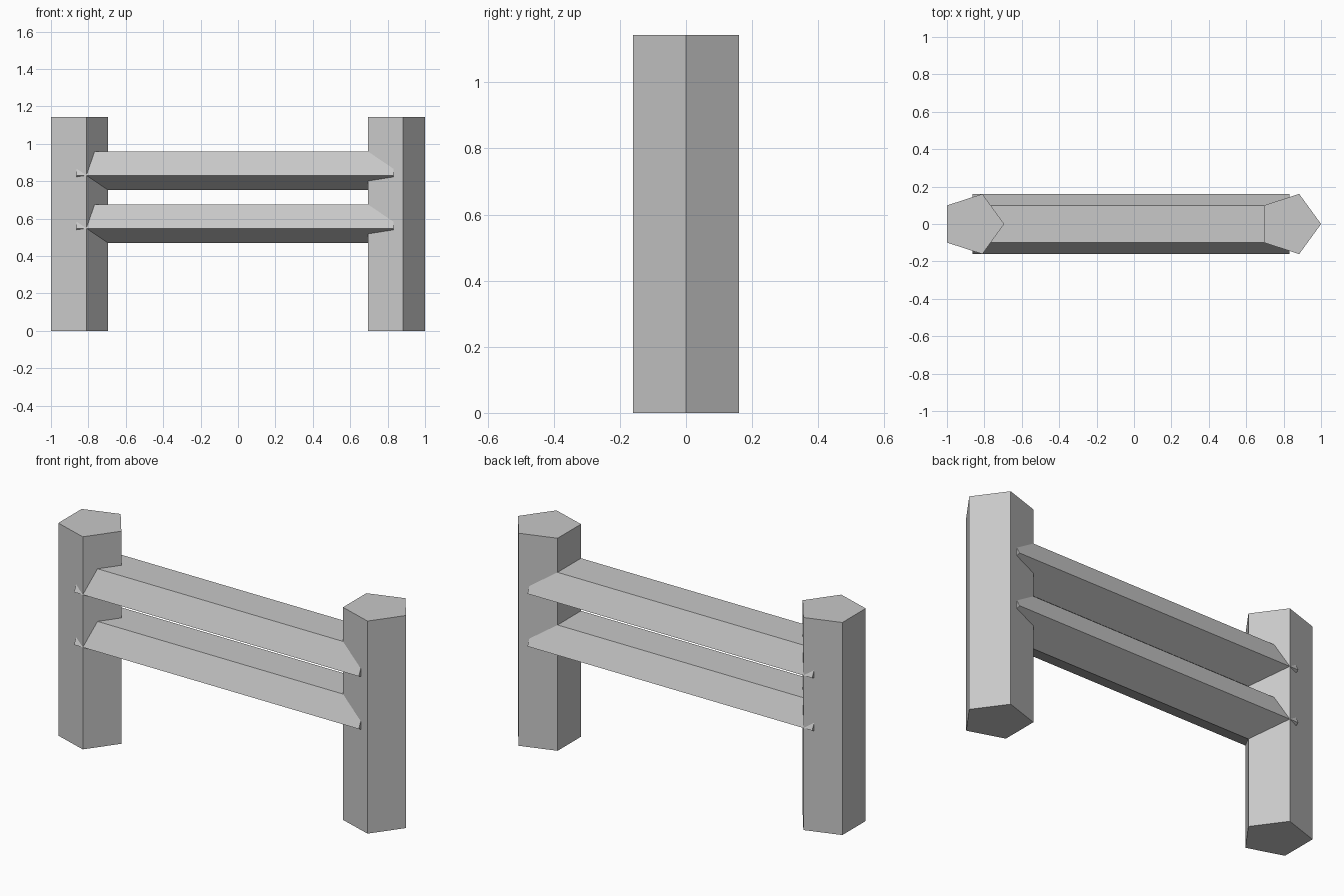
import bpy
import bmesh
from math import cos, sin, tau, pi

cube = bpy.data.objects.get("Cube")
if cube:
    bpy.data.objects.remove(cube, do_unlink=True)

grey = bpy.data.materials.new("plain_grey")
grey.use_nodes = True
colour = (0.58, 0.58, 0.58, 1)
grey.diffuse_color = colour
grey.node_tree.nodes["Principled BSDF"].inputs["Base Color"].default_value = colour

R = 0.169          # pentagon radius of posts and rails
RAIL_RZ = 0.1145   # flattened vertical radius of rails
HEIGHT = 1.143
POST_X = {"right_post": -0.863, "left_post": 0.831}
RAIL_Z = {"lower_rail": 0.584, "upper_rail": 0.867}


def prism(name, base, offset):
    """Extrude a flat outline along an offset into a closed prism."""
    bm = bmesh.new()
    face = bm.faces.new([bm.verts.new(p) for p in base])
    grown = bmesh.ops.extrude_face_region(bm, geom=[face], use_keep_orig=True)
    verts = [g for g in grown["geom"] if isinstance(g, bmesh.types.BMVert)]
    bmesh.ops.translate(bm, verts=verts, vec=offset)
    bmesh.ops.recalc_face_normals(bm, faces=bm.faces)
    mesh = bpy.data.meshes.new(name)
    bm.to_mesh(mesh)
    bm.free()
    mesh.materials.append(grey)
    obj = bpy.data.objects.new(name, mesh)
    bpy.context.collection.objects.link(obj)


angles = [i * tau / 5 for i in range(5)]

# Upright five-sided posts, both with a corner towards +x
for name, x in POST_X.items():
    prism(name, [(x + R * cos(a), R * sin(a), 0) for a in angles], (0, 0, HEIGHT))

# Flattened five-sided rails, flat side up, running between post centres
start, end = POST_X.values()
for name, z in RAIL_Z.items():
    outline = [(start, R * cos(a - pi / 2), z + RAIL_RZ * sin(a - pi / 2)) for a in angles]
    prism(name, outline, (end - start, 0, 0))
